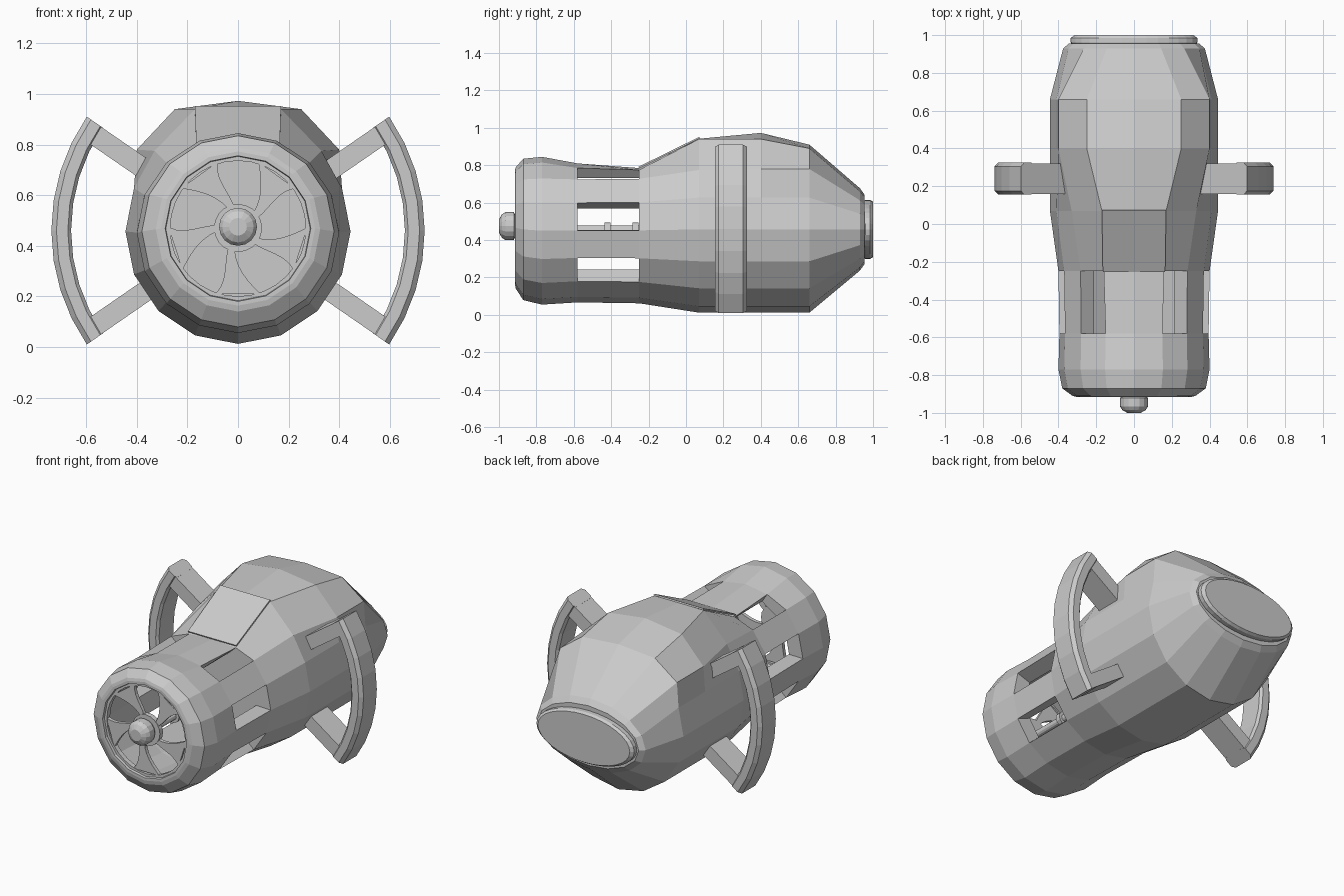
import bpy, bmesh
from math import sin, cos, radians, pi
from mathutils import Vector

cube = bpy.data.objects.get("Cube")
if cube:
    bpy.data.objects.remove(cube, do_unlink=True)

grey = bpy.data.materials.new("Plain Grey")
grey.use_nodes = True
COLOUR = (0.6, 0.6, 0.6, 1)
grey.diffuse_color = COLOUR
grey.node_tree.nodes["Principled BSDF"].inputs["Base Color"].default_value = COLOUR


def finish(name, bm):
    bmesh.ops.recalc_face_normals(bm, faces=bm.faces)
    mesh = bpy.data.meshes.new(name)
    bm.to_mesh(mesh)
    bm.free()
    mesh.materials.append(grey)
    obj = bpy.data.objects.new(name, mesh)
    bpy.context.collection.objects.link(obj)
    return obj


def ring(y, rx, rz, cz, n=16):
    return [Vector((rx * cos(2 * pi * i / n), y, cz + rz * sin(2 * pi * i / n))) for i in range(n)]


def loft(bm, rings, skip=lambda row, i: False, caps=True):
    """Join rings of points into quads and close both ends."""
    rows = [[bm.verts.new(p) for p in r] for r in rings]
    n = len(rows[0])
    for k in range(len(rows) - 1):
        for i in range(n):
            j = (i + 1) % n
            if not skip(k, i):
                bm.faces.new((rows[k][i], rows[k][j], rows[k + 1][j], rows[k + 1][i]))
    if caps:
        bm.faces.new(rows[0])
        bm.faces.new(rows[-1])
    return rows


def turned(name, cz, profile, n=16, squash=1):
    bm = bmesh.new()
    loft(bm, [ring(y, r, r * squash, cz, n) for y, r in profile])
    return finish(name, bm)


# Hull: sixteen-sided shell with a raised back and an open front drum
def hull_ring(y, rx, rz, cz, shoulder=None, crest=None, top=None):
    pts = ring(y, rx, rz, cz)
    for (left, right), spot in (((2, 6), shoulder), ((3, 5), crest)):
        if spot:
            pts[left].x, pts[left].z = spot
            pts[right].x, pts[right].z = -spot[0], spot[1]
    if top:
        pts[4].z = top
    return pts


hull_rows = [
    hull_ring(0.955, 0.345, 0.185, 0.457),
    hull_ring(0.93, 0.375, 0.22, 0.457),
    hull_ring(0.66, 0.445, 0.445, 0.457, (0.40, 0.78), (0.25, 0.89), 0.91),
    hull_ring(0.40, 0.445, 0.445, 0.457, (0.40, 0.78), (0.25, 0.94), 0.973),
    hull_ring(0.07, 0.445, 0.445, 0.457, (0.33, 0.775), (0.17, 0.94), 0.942),
    hull_ring(-0.25, 0.40, 0.39, 0.452, None, (0.16, 0.775), 0.785),
    hull_ring(-0.58, 0.395, 0.385, 0.452, None, (0.15, 0.785), 0.81),
    hull_ring(-0.77, 0.40, 0.395, 0.45),
    hull_ring(-0.87, 0.38, 0.378, 0.457),
    hull_ring(-0.91, 0.325, 0.325, 0.465),
    hull_ring(-0.915, 0.305, 0.305, 0.468),
    hull_ring(-0.915, 0.288, 0.288, 0.468),
    hull_ring(-0.88, 0.282, 0.282, 0.468),
    hull_ring(-0.58, 0.30, 0.30, 0.455),
    hull_ring(-0.25, 0.30, 0.30, 0.455),
]
OUT_BACK, OUT_FRONT, IN_FRONT, IN_BACK = 5, 6, 13, 14
windows = (0, 2, 5, 7, 9, 14)
bm = bmesh.new()
rows = loft(bm, hull_rows, lambda k, i: k in (OUT_BACK, IN_FRONT) and i in windows)
for i in windows:
    j = i + 1
    loop = [OUT_BACK, OUT_FRONT, IN_FRONT, IN_BACK]
    for col in (i, j):
        bm.faces.new([rows[k][col] for k in loop])
    for a, b in ((OUT_BACK, IN_BACK), (OUT_FRONT, IN_FRONT)):
        bm.faces.new((rows[a][i], rows[a][j], rows[b][j], rows[b][i]))
finish("hull", bm)

# Sloping panel at the front of the raised back
bm = bmesh.new()
corners = [Vector(p) for p in ((-0.165, -0.25, 0.784), (0.165, -0.25, 0.784),
                               (0.17, 0.075, 0.944), (-0.17, 0.075, 0.944))]
lift = Vector((0, -0.004, 0.008))
loft(bm, [corners, [c + lift for c in corners]])
finish("front_panel", bm)

# Oval tail cap
turned("tail_cap", 0.457, [(0.94, 0.32), (0.96, 0.335), (0.985, 0.335), (1.0, 0.315)], 32, 0.47)

# Nose hub, drive shaft and its collars
turned("nose_hub", 0.475, [(-0.87, 0.06), (-0.915, 0.062), (-0.92, 0.075), (-0.965, 0.075),
                           (-0.985, 0.062), (-1.0, 0.035)])
turned("drive_shaft", 0.455, [(-0.9, 0.022), (-0.24, 0.022)], 12)
for k, y in enumerate((-0.62, -0.42, -0.27)):
    turned(f"shaft_collar_{k + 1}", 0.455, [(y - 0.015, 0.04), (y + 0.015, 0.04)], 12)

# Intake grille: hub disc, outer band and five swept blades
turned("grille_hub", 0.47, [(-0.90, 0.095), (-0.87, 0.095)], 20)
bm = bmesh.new()
band = [ring(y, r, r, 0.468, 32) for y, r in
        ((-0.90, 0.29), (-0.90, 0.268), (-0.87, 0.268), (-0.87, 0.29), (-0.90, 0.29))]
loft(bm, band, caps=False)
bmesh.ops.remove_doubles(bm, verts=bm.verts, dist=0.0001)
finish("grille_band", bm)

bm = bmesh.new()
STEPS = 6
for blade in range(5):
    sections = []
    for s in range(STEPS + 1):
        t = s / STEPS
        r = 0.085 + 0.19 * t
        mid = radians(36 + 72 * blade + 18 * sin(t * pi / 2))
        half = radians(9 + 10 * t * t)
        section = []
        for a, y in ((mid - half, -0.897), (mid + half, -0.897), (mid + half, -0.875), (mid - half, -0.875)):
            section.append(Vector((r * cos(a), y, 0.469 + r * sin(a))))
        sections.append(section)
    loft(bm, sections)
finish("grille_blades", bm)

# Side handles: chamfered bow with two radial struts each
BOW_R, BOW_Y, BOW_Z, BOW_X = 0.793, 0.24, 0.46, -0.055
SPAN = radians(34.6)
bow_section = [(0, 0.065), (0, -0.065), (-0.02, -0.085), (-0.065, -0.085),
               (-0.078, -0.07), (-0.078, 0.07), (-0.065, 0.085), (-0.02, 0.085)]
for side, label in ((1, "left"), (-1, "right")):
    def place(r, a, y, drop=0):
        x = BOW_X + r * cos(a) + abs(drop) * sin(SPAN)
        return Vector((side * x, BOW_Y + y, BOW_Z + r * sin(a) - drop * cos(SPAN)))

    bm = bmesh.new()
    loft(bm, [[place(BOW_R + dr, SPAN * (k / 4 - 1), dy) for dr, dy in bow_section] for k in range(9)])
    finish(f"{label}_handle_bow", bm)
    for up, where in ((1, "upper"), (-1, "lower")):
        bm = bmesh.new()
        loft(bm, [[place(r, up * SPAN, y, up * d) for y, d in
                   ((-0.08, 0.001), (0.08, 0.001), (0.08, 0.082), (-0.08, 0.082))]
                  for r in (0.40, 0.735)])
        finish(f"{label}_{where}_strut", bm)
